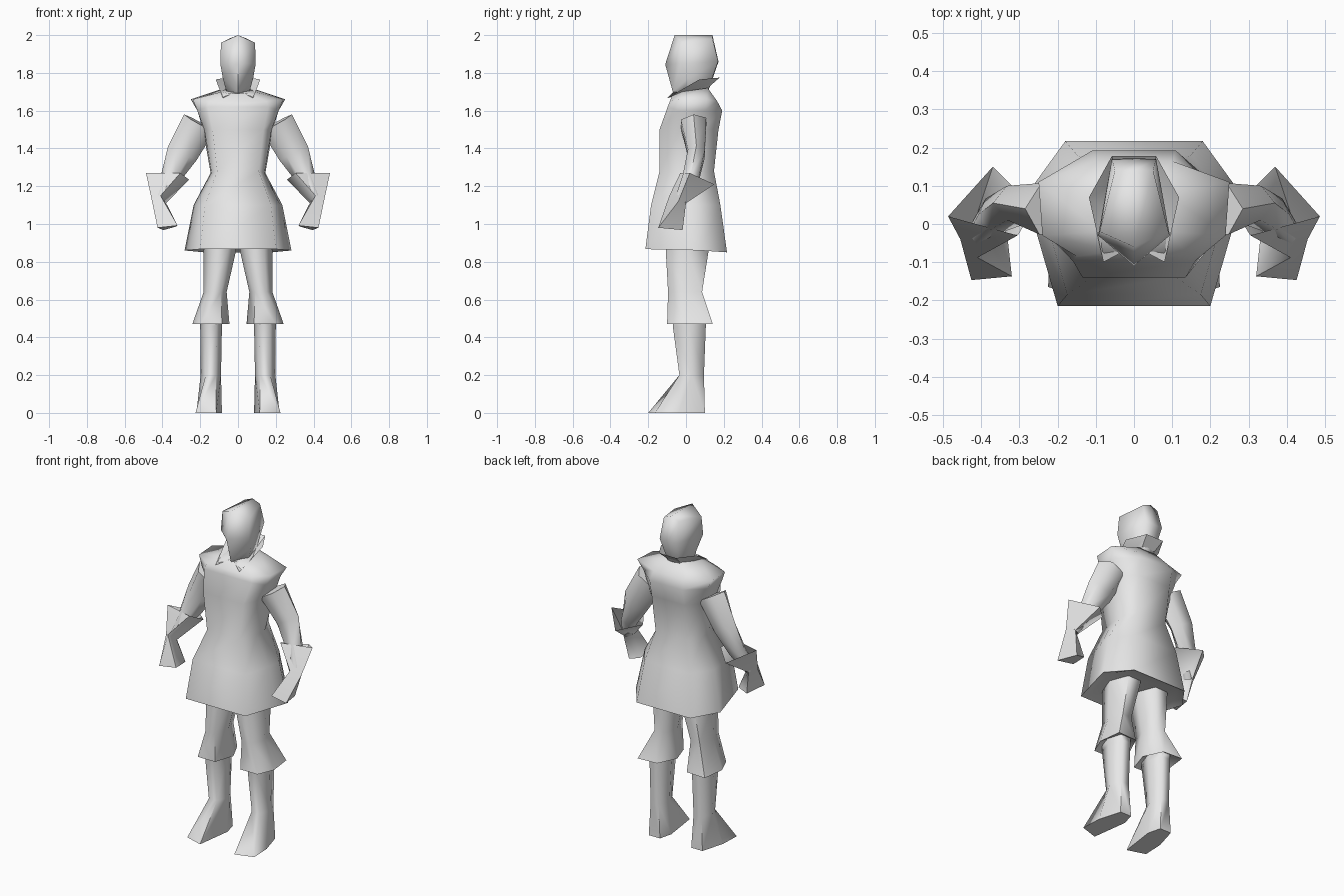
import bpy, bmesh, math
from mathutils import Vector

if "Cube" in bpy.data.objects:
    bpy.data.objects.remove(bpy.data.objects["Cube"])

cloth = bpy.data.materials.new("plain_grey")
cloth.diffuse_color = (0.8, 0.8, 0.8, 1)
cloth.use_nodes = True
cloth.node_tree.nodes["Principled BSDF"].inputs["Base Color"].default_value = cloth.diffuse_color


def loft(name, rings, cap_start=True, cap_end=True, closed=True, mirror=False,
         angle=70, ridge=False):
    """Skin a stack of point rings; optionally mirror the part across x."""
    bm = bmesh.new()
    vs = [[bm.verts.new(p) for p in r] for r in rings]
    n = len(rings[0])
    for a, b in zip(vs, vs[1:]):
        for i in range(n if closed else n - 1):
            j = (i + 1) % n
            bm.faces.new((a[i], a[j], b[j], b[i]))
    if cap_start:
        bm.faces.new(vs[0][::-1])
    if ridge:  # two-sided roof along the centre line
        h = n // 2
        bm.faces.new(vs[-1][:h + 1])
        bm.faces.new(vs[-1][h:] + vs[-1][:1])
    elif cap_end:
        bm.faces.new(vs[-1])
    bmesh.ops.recalc_face_normals(bm, faces=bm.faces)
    me = bpy.data.meshes.new(name)
    bm.to_mesh(me)
    bm.free()
    me.materials.append(cloth)
    ob = bpy.data.objects.new(name, me)
    bpy.context.collection.objects.link(ob)
    bpy.ops.object.select_all(action='DESELECT')
    ob.select_set(True)
    bpy.context.view_layer.objects.active = ob
    bpy.ops.object.shade_smooth_by_angle(angle=math.radians(angle))
    if mirror:
        m = ob.modifiers.new("mirror", 'MIRROR')
        m.use_mirror_merge = False
    return ob


def sym(half):
    """Complete a half ring running front to back with its mirror image."""
    return half + [(-x, y, z) for x, y, z in reversed(half) if x > 0]


def hexa(z, x0, x1, y0, y1, f=0.25):
    """Six-sided level ring filling a box, with flat front and back."""
    w, ym = (x1 - x0) * f, (y0 + y1) / 2
    return [(x0 + w, y0, z), (x1 - w, y0, z), (x1, ym, z),
            (x1 - w, y1, z), (x0 + w, y1, z), (x0, ym, z)]


def tube(path, n=6):
    """Rings set across a path of (centre, half width, half depth)."""
    pts = [Vector(p[0]) for p in path]
    rings = []
    for k, (c, a, b) in enumerate(path):
        t = (pts[min(k + 1, len(pts) - 1)] - pts[max(k - 1, 0)]).normalized()
        u = Vector((0, 1, 0)).cross(t).normalized()
        v = t.cross(u)
        rings.append([pts[k] + u * a * math.cos(2 * math.pi * i / n)
                      + v * b * math.sin(2 * math.pi * i / n) for i in range(n)])
    return rings


# Tunic: recessed underside, flared skirt, waist, chest, shoulders, neck opening
loft("tunic", [sym(r) for r in [
    [(.17, -.18, .875), (.22, 0, .875), (.235, .06, .875), (.155, .185, .87)],
    [(.20, -.215, .867), (.262, 0, .862), (.283, .075, .86), (.18, .217, .85)],
    [(.175, -.185, 1.1), (.222, -.02, 1.1), (.235, .06, 1.1), (.15, .182, 1.1)],
    [(.11, -.14, 1.28), (.14, -.02, 1.27), (.145, .05, 1.27), (.10, .148, 1.28)],
    [(.135, -.14, 1.5), (.178, -.03, 1.5), (.185, .09, 1.5), (.11, .172, 1.5)],
    [(.16, -.097, 1.62), (.215, -.04, 1.6), (.215, .10, 1.6), (.11, .192, 1.6)],
    [(.15, -.085, 1.65), (.24, -.03, 1.66), (.25, .11, 1.66), (.10, .165, 1.65)],
    [(.05, -.07, 1.69), (.085, -.02, 1.70), (.085, .08, 1.715), (.05, .115, 1.72)],
]], angle=80)

# Head with a ridged crown, pointed face line and neck
loft("head", [sym(r) for r in [
    [(0, -.03, 1.66), (.05, .02, 1.66), (.035, .10, 1.66), (0, .10, 1.66)],
    [(0, -.07, 1.70), (.08, .01, 1.77), (.045, .13, 1.75), (0, .135, 1.75)],
    [(0, -.11, 1.845), (.094, -.03, 1.85), (.058, .17, 1.86), (0, .172, 1.86)],
    [(0, -.06, 2.0), (.09, -.02, 1.96), (.05, .14, 1.98), (0, .14, 2.0)],
]], angle=85, ridge=True)

# Collar: open strip with two pointed tips at the front
inner = [(.015, -.065, 1.70), (.065, .03, 1.695), (.04, .11, 1.715)]
outer = [(.08, -.10, 1.667), (.118, .07, 1.765), (.058, .178, 1.775)]
loft("collar", [sym(inner), sym(outer)], False, False, closed=False, angle=30)

# Sleeves
loft("sleeve", tube([
    ((.205, .04, 1.535), .092, .078),
    ((.295, .055, 1.375), .084, .052), ((.36, .025, 1.24), .052, .05),
    ((.41, -.03, 1.12), .03, .035)]), mirror=True)

# Gauntlets: wide open cuff, narrow wrist, hand
loft("gauntlet", [
    [(.487, .02, 1.27), (.37, .15, 1.21), (.26, .04, 1.235), (.305, -.03, 1.27)],
    [(.455, -.04, 1.12), (.42, .0, 1.11), (.38, -.045, 1.11), (.41, -.088, 1.15)],
    [(.426, -.147, .98), (.395, -.018, .968), (.332, -.03, .985), (.32, -.137, .992)],
], cap_start=False, mirror=True, angle=75)

# Breeches, gathered above the knee and flared at the cuff
loft("breeches_leg", [
    hexa(.94, .02, .17, -.10, .11), hexa(.86, .01, .182, -.107, .12),
    hexa(.64, .06, .182, -.095, .085),
    [(.085, -.10, .47), (.20, -.10, .47), (.242, .0, .47),
     (.225, .142, .47), (.10, .135, .47), (.045, .02, .47)],
    hexa(.50, .09, .20, -.06, .09)], mirror=True)

# Boots: shaft, ankle and splayed wedge foot
loft("boot", [
    hexa(.52, .085, .20, -.07, .105), hexa(.46, .085, .20, -.07, .105),
    hexa(.2, .09, .198, -.035, .095),
    [(.115, -.2, 0), (.225, -.165, 0), (.22, -.04, 0),
     (.18, .10, 0), (.105, .10, 0), (.085, .02, 0)]], mirror=True)
